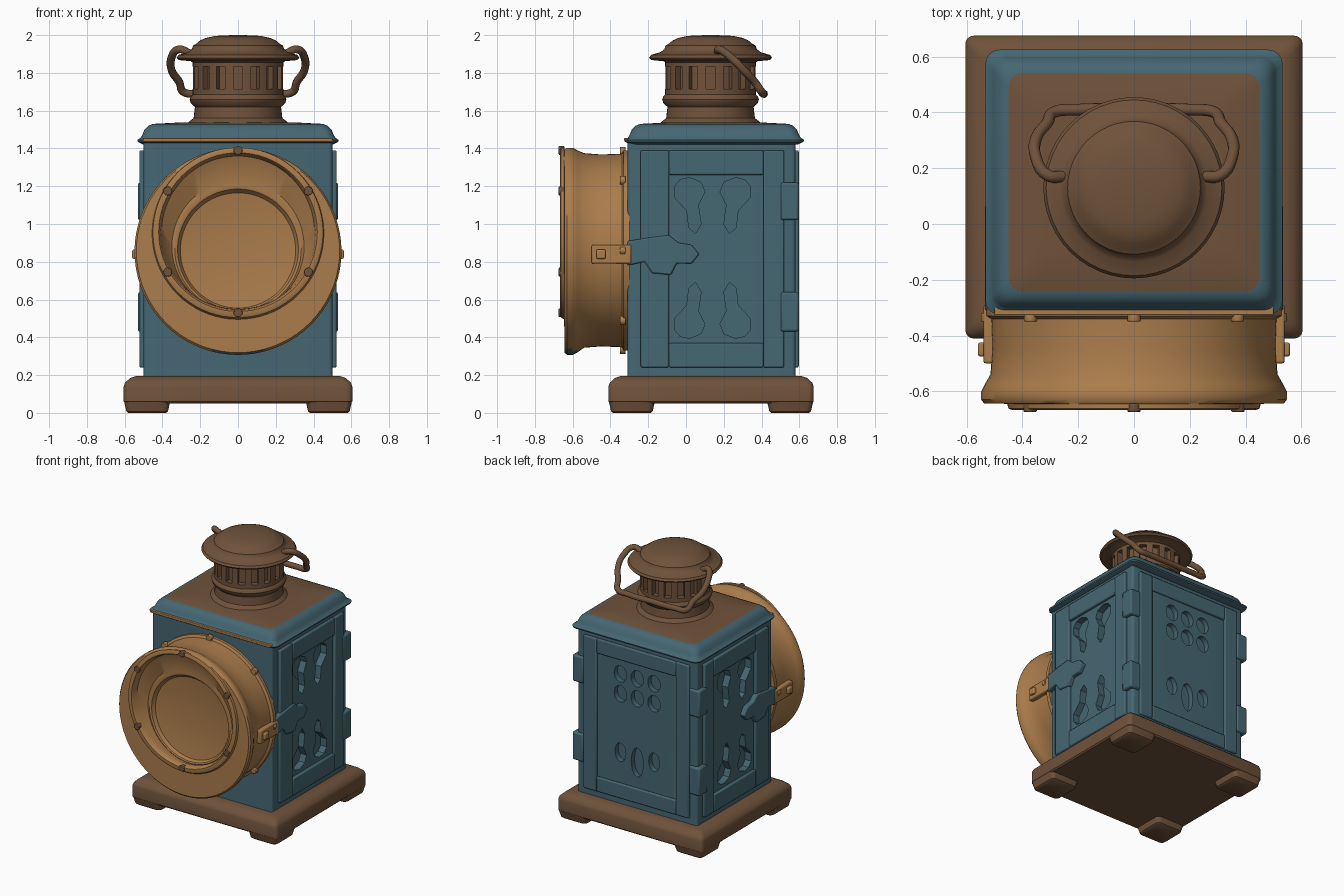
import bpy, bmesh
from math import sin, cos, pi, radians
from mathutils import Vector

if "Cube" in bpy.data.objects:
    bpy.data.objects.remove(bpy.data.objects["Cube"])


def material(name, rgb):
    m = bpy.data.materials.new(name)
    m.use_nodes = True
    m.diffuse_color = (*rgb, 1)
    m.node_tree.nodes["Principled BSDF"].inputs["Base Color"].default_value = (*rgb, 1)
    return m


TEAL = material("teal paint", (0.06, 0.135, 0.17))
BROWN = material("dark bronze", (0.16, 0.085, 0.043))
BRASS = material("warm brass", (0.41, 0.205, 0.072))


def activate(ob):
    bpy.ops.object.select_all(action="DESELECT")
    ob.select_set(True)
    bpy.context.view_layer.objects.active = ob


def finish(name, bm, mat, bevel=0):
    bmesh.ops.recalc_face_normals(bm, faces=bm.faces)
    me = bpy.data.meshes.new(name)
    bm.to_mesh(me)
    bm.free()
    me.materials.append(mat)
    ob = bpy.data.objects.new(name, me)
    bpy.context.collection.objects.link(ob)
    if bevel:
        mod = ob.modifiers.new("soft edges", "BEVEL")
        mod.width, mod.segments = bevel, 2
    smooth(ob)
    return ob


def smooth(ob):
    activate(ob)
    bpy.ops.object.shade_smooth_by_angle(angle=radians(35))


def loft(name, rings, mat, bevel=0):
    """Skin a stack of equal-length rings and cap both ends."""
    bm = bmesh.new()
    loops = [[bm.verts.new(p) for p in ring] for ring in rings]
    n = len(loops[0])
    for a, b in zip(loops, loops[1:]):
        for i in range(n):
            j = (i + 1) % n
            bm.faces.new((a[i], a[j], b[j], b[i]))
    bm.faces.new(loops[0])
    bm.faces.new(loops[-1])
    return finish(name, bm, mat, bevel)


def rect(hx, hy, z, cx=0, cy=0, r=0.03):
    """Horizontal rounded rectangle."""
    pts = []
    for k, (sx, sy) in enumerate([(1, 1), (-1, 1), (-1, -1), (1, -1)]):
        for s in range(5):
            a = (k + s / 4) * pi / 2
            pts.append((cx + sx * (hx - r) + r * cos(a), cy + sy * (hy - r) + r * sin(a), z))
    return pts


def circle_z(r, z, cy, n=48):
    return [(r * cos(2 * pi * i / n), cy + r * sin(2 * pi * i / n), z) for i in range(n)]


def circle_y(r, y, cz, cx=0, n=72):
    return [(cx + r * cos(2 * pi * i / n), y, cz + r * sin(2 * pi * i / n)) for i in range(n)]


def add_prism(bm, bottom, offset):
    a = [bm.verts.new(p) for p in bottom]
    b = [bm.verts.new(Vector(p) + Vector(offset)) for p in bottom]
    n = len(a)
    bm.faces.new(a)
    bm.faces.new(b[::-1])
    for i in range(n):
        bm.faces.new((a[i], b[i], b[(i + 1) % n], a[(i + 1) % n]))


def add_box(bm, x0, x1, y0, y1, z0, z1):
    add_prism(bm, [(x0, y0, z0), (x1, y0, z0), (x1, y1, z0), (x0, y1, z0)], (0, 0, z1 - z0))


def carve(ob, bm):
    cutter = finish("cutter", bm, TEAL)
    cutter.hide_render = True
    mod = ob.modifiers.new("cut", "BOOLEAN")
    mod.operation, mod.solver, mod.object = "DIFFERENCE", "EXACT", cutter
    activate(ob)
    bpy.ops.object.modifier_apply(modifier=mod.name)
    bpy.data.objects.remove(cutter)
    smooth(ob)


# Base plinth with four corner feet
BY = 0.1325
loft("base_plinth", [rect(hx, hx - 0.062, z, cy=BY) for hx, z in
     [(0.595, 0.05), (0.605, 0.06), (0.605, 0.14), (0.598, 0.16), (0.57, 0.185), (0.54, 0.195)]], BROWN)
for sx, sx_name in ((-1, "right"), (1, "left")):
    for sy, sy_name in ((-1, "front"), (1, "back")):
        loft(f"{sy_name}_{sx_name}_foot", [rect(h, h, z, sx * (0.603 - 0.122), BY + sy * (0.541 - 0.122))
             for h, z in [(0.1, 0), (0.11, 0.008), (0.122, 0.06)]], BROWN)

# Body with pierced ornaments sunk into sides and back
CY = 0.135
body = loft("body", [rect(0.5, 0.445, z, cy=CY, r=0.02) for z in (0.185, 1.435)], TEAL)
crescent = [(0.20, 1.20), (0.17, 1.235), (0.12, 1.245), (0.06, 1.22), (0.04, 1.17), (0.075, 1.10),
            (0.06, 1.0), (0.09, 0.95), (0.125, 0.98), (0.135, 1.07), (0.20, 1.14)]
cut = bmesh.new()
for side in (-1, 1):
    for m in (-1, 1):
        for flip in (False, True):
            add_prism(cut, [(side * 0.45, 0.14 + m * u, 1.64 - v if flip else v)
                            for u, v in crescent], (side * 0.1, 0, 0))
holes = [(x, z, 0.052, 0.062) for z in (1.17, 1.02) for x in (-0.14, 0, 0.14)]
holes += [(-0.14, 0.58, 0.045, 0.07), (0, 0.54, 0.05, 0.11), (0.14, 0.58, 0.045, 0.07)]
for x, z, rx, rz in holes:
    add_prism(cut, [(x + rx * cos(k * pi / 10), 0.54, z + rz * sin(k * pi / 10)) for k in range(20)], (0, 0.1, 0))
carve(body, cut)

# Raised frames, hinge knuckles and latch plates on the body
for s, label in ((-1, "right"), (1, "left")):
    x0, x1 = sorted((s * 0.48, s * 0.522))
    bm = bmesh.new()
    for y0, y1, z0, z1 in [(-0.24, -0.09, 0.24, 1.39), (0.41, 0.52, 0.24, 1.39),
                           (-0.09, 0.41, 0.24, 0.37), (-0.09, 0.41, 1.26, 1.39)]:
        add_box(bm, x0, x1, y0, y1, z0, z1)
    finish(f"{label}_side_frame", bm, TEAL, 0.008)

    bm = bmesh.new()
    for z0, z1 in ((0.43, 0.64), (1.02, 1.22)):
        add_box(bm, *sorted((s * 0.44, s * 0.53)), 0.5, 0.598, z0, z1)
    finish(f"{label}_hinge_knuckles", bm, TEAL, 0.012)

    bm = bmesh.new()
    outline = [(-0.31, 0.78), (-0.22, 0.80), (-0.18, 0.74), (-0.08, 0.73), (-0.05, 0.79), (0.03, 0.79),
               (0.07, 0.84), (0.03, 0.89), (-0.04, 0.90), (-0.09, 0.94), (-0.18, 0.93), (-0.31, 0.91)]
    add_prism(bm, [(s * 0.49, y, z) for y, z in outline], (s * 0.045, 0, 0))
    finish(f"{label}_latch_plate", bm, TEAL, 0.008)

    bm = bmesh.new()
    add_box(bm, *sorted((s * 0.49, s * 0.54)), -0.5, -0.29, 0.79, 0.89)
    add_box(bm, *sorted((s * 0.53, s * 0.56)), -0.475, -0.425, 0.815, 0.865)
    finish(f"{label}_drum_clasp", bm, BRASS, 0.008)

bm = bmesh.new()
for x0, x1, z0, z1 in [(-0.44, -0.33, 0.24, 1.39), (0.33, 0.44, 0.24, 1.39),
                       (-0.33, 0.33, 0.24, 0.35), (-0.33, 0.33, 1.28, 1.39)]:
    add_box(bm, x0, x1, 0.56, 0.597, z0, z1)
finish("back_frame", bm, TEAL, 0.008)

# Flared roof: painted eaves, bronze top
roof = loft("roof", [rect(hx, hx - 0.058, z, cy=0.15, r=0.05) for hx, z in
            [(0.5, 1.42), (0.53, 1.435), (0.533, 1.445), (0.515, 1.457), (0.505, 1.475),
             (0.495, 1.5), (0.475, 1.52), (0.45, 1.53), (0.3, 1.538)]], TEAL)
roof.data.materials.append(BROWN)
for f in roof.data.polygons:
    f.material_index = int(f.center.z > 1.528)
bm = bmesh.new()
add_box(bm, -0.5, 0.5, -0.327, -0.28, 1.437, 1.456)
finish("front_eave_trim", bm, BRASS, 0.004)

# Chimney with vent slots, brim and domed cap
VY = 0.13
chimney = loft("chimney", [circle_z(r, z, VY) for r, z in
               [(0.27, 1.53), (0.255, 1.545), (0.235, 1.56), (0.228, 1.62), (0.25, 1.64), (0.256, 1.66),
                (0.25, 1.675), (0.24, 1.685), (0.24, 1.86), (0.2, 1.88)]], BROWN)
cut = bmesh.new()
for k in range(16):
    a = 2 * pi * k / 16
    out, along = Vector((cos(a), sin(a), 0)), Vector((-sin(a), cos(a), 0))
    add_prism(cut, [Vector((0, VY, 1.715)) + out * d + along * w for d, w in
                    [(0.2, -0.024), (0.28, -0.024), (0.28, 0.024), (0.2, 0.024)]], (0, 0, 0.12))
carve(chimney, cut)
loft("chimney_cap", [circle_z(r, z, VY) for r, z in
     [(0.23, 1.85), (0.25, 1.862), (0.315, 1.868), (0.325, 1.88), (0.315, 1.895), (0.265, 1.91), (0.245, 1.925),
      (0.238, 1.945), (0.22, 1.955), (0.2, 1.972), (0.17, 1.985), (0.12, 1.996), (0.03, 2.0)]], BROWN)

# Tilted wire bail handle
half = [(0.25, 0.17, 1.9), (0.31, 0.175, 1.925), (0.352, 0.24, 1.88), (0.35, 0.31, 1.81),
        (0.31, 0.365, 1.75), (0.29, 0.4, 1.7), (0.2, 0.41, 1.69)]
path = half + [(0, 0.412, 1.69)] + [(-x, y, z) for x, y, z in reversed(half)]
curve = bpy.data.curves.new("bail_handle", "CURVE")
curve.dimensions, curve.bevel_depth, curve.bevel_resolution = "3D", 0.021, 3
curve.resolution_u, curve.use_fill_caps = 5, True
spline = curve.splines.new("BEZIER")
spline.bezier_points.add(len(path) - 1)
for p, co in zip(spline.bezier_points, path):
    p.co, p.handle_left_type, p.handle_right_type = co, "AUTO", "AUTO"
curve.materials.append(BROWN)
bpy.context.collection.objects.link(bpy.data.objects.new("bail_handle", curve))

# Lamp drum: flange, raised bezel set high, funnel and shallow lens
drum = loft("lamp_drum", [circle_y(r, y, cz) for r, y, cz in
            [(0.53, -0.3, 0.86), (0.53, -0.33, 0.86), (0.512, -0.34, 0.86), (0.508, -0.45, 0.86),
             (0.515, -0.54, 0.86), (0.535, -0.575, 0.855), (0.548, -0.6, 0.855), (0.548, -0.63, 0.855),
             (0.538, -0.643, 0.857), (0.455, -0.645, 0.95), (0.45, -0.662, 0.955), (0.438, -0.667, 0.957),
             (0.42, -0.667, 0.957), (0.412, -0.655, 0.957), (0.405, -0.62, 0.955), (0.35, -0.57, 0.88),
             (0.335, -0.575, 0.87), (0.32, -0.57, 0.865), (0.305, -0.545, 0.86), (0.2, -0.53, 0.86),
             (0.05, -0.525, 0.86)]], BRASS)
drum.data.materials.append(TEAL)
for f in drum.data.polygons:
    f.material_index = int(f.center.z < 0.335 and f.center.y < -0.57)


# Bezel bolts and rear flange studs
def studs(name, count, start, radius, cz, y, size, mat):
    bm = bmesh.new()
    for k in range(count):
        a = start + 2 * pi * k / count
        ring = circle_y(size, y, cz + radius * sin(a), radius * cos(a), n=12)
        add_prism(bm, ring, (0, 0.03, 0))
    finish(name, bm, mat, 0.004)


studs("bezel_bolts", 6, pi / 2, 0.43, 0.96, -0.674, 0.024, BROWN)
studs("flange_studs", 8, pi / 2, 0.525, 0.86, -0.35, 0.024, BRASS)
